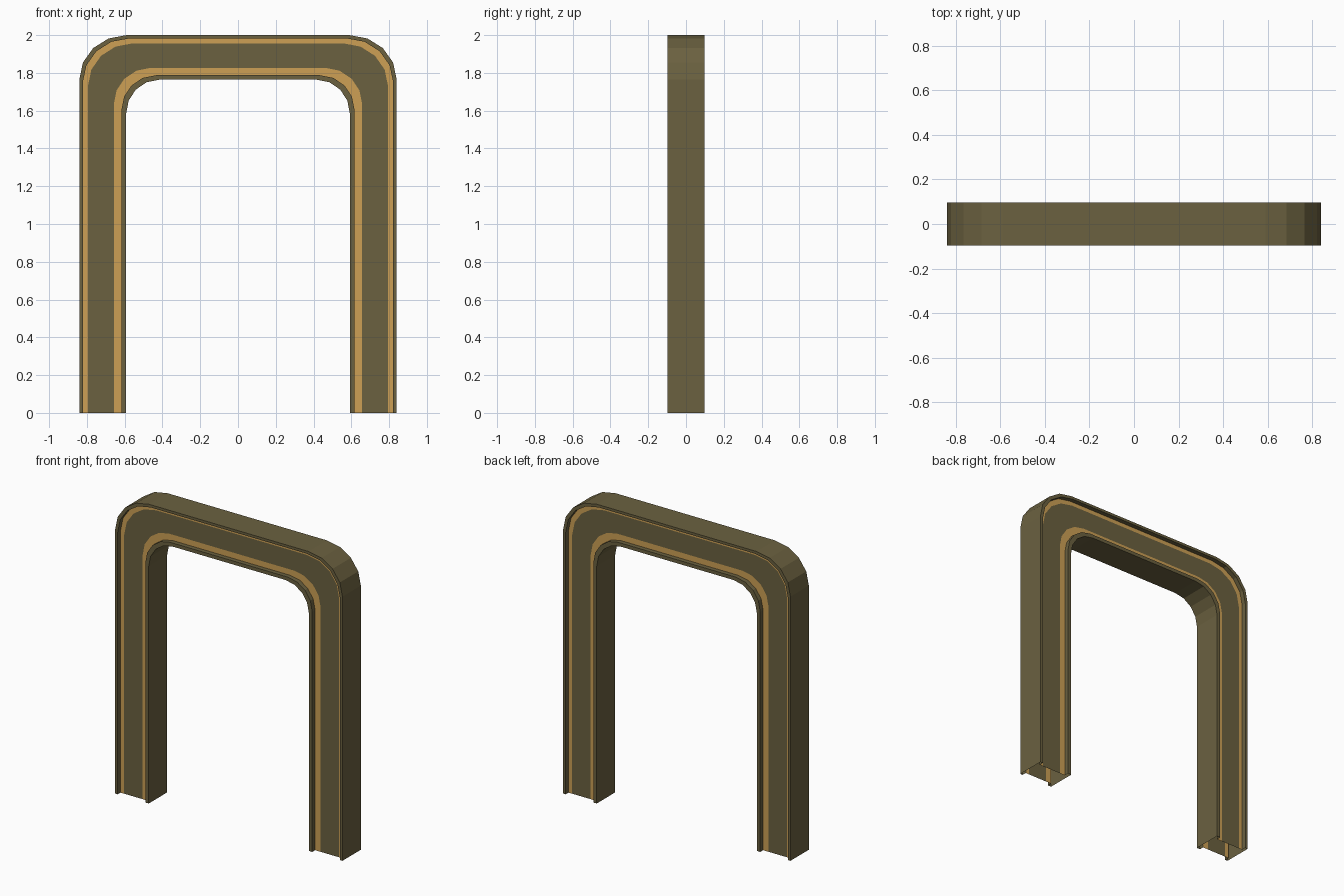
import bpy, bmesh, math

if "Cube" in bpy.data.objects:
    bpy.data.objects.remove(bpy.data.objects["Cube"])


def material(name, rgb):
    m = bpy.data.materials.new(name)
    m.diffuse_color = (*rgb, 1)
    m.use_nodes = True
    m.node_tree.nodes["Principled BSDF"].inputs["Base Color"].default_value = m.diffuse_color
    return m


olive = material("olive frame", (0.147, 0.12, 0.051))
gold = material("gold trim", (0.61, 0.352, 0.091))


# Arch outline: leg, rounded corner, top bar, rounded corner, leg
def arch(half_w, top, rx, rz, steps=4):
    right = [(half_w, 0.0)]
    for i in range(steps + 1):
        a = math.pi / 2 * i / steps
        right.append((half_w - rx + rx * math.cos(a), top - rz + rz * math.sin(a)))
    return right + [(-x, z) for x, z in reversed(right)]


outer = arch(0.84, 2.0, 0.25, 0.235)
inner = arch(0.592, 1.764, 0.175, 0.178)

# Cross-section: (fraction from outer to inner edge, depth); raised rims, recessed web
RIM, WEB = 0.097, 0.067
half = [(0, RIM), (0.075, RIM), (0.075, WEB), (0.185, WEB),
        (0.735, WEB), (0.9, WEB), (0.9, RIM), (1, RIM)]
section = [(t, -y) for t, y in half] + [(t, y) for t, y in reversed(half)]
gold_strips = {2, 4, 10, 12}

# Sweep the section along the arch; the feet stay open
bm = bmesh.new()
rings = []
for (ox, oz), (ix, iz) in zip(outer, inner):
    rings.append([bm.verts.new((ox + (ix - ox) * t, y, oz + (iz - oz) * t))
                  for t, y in section])
n = len(section)
for a, b in zip(rings, rings[1:]):
    for i in range(n):
        j = (i + 1) % n
        f = bm.faces.new((a[i], a[j], b[j], b[i]))
        f.material_index = 1 if i in gold_strips else 0
bm.normal_update()
# Make sure the front faces point to -y
if next(f for f in bm.faces if f.material_index == 1).normal.y > 0:
    bmesh.ops.reverse_faces(bm, faces=bm.faces[:])

mesh = bpy.data.meshes.new("door_frame")
bm.to_mesh(mesh)
bm.free()
mesh.materials.append(olive)
mesh.materials.append(gold)
bpy.context.collection.objects.link(bpy.data.objects.new("door_frame", mesh))
